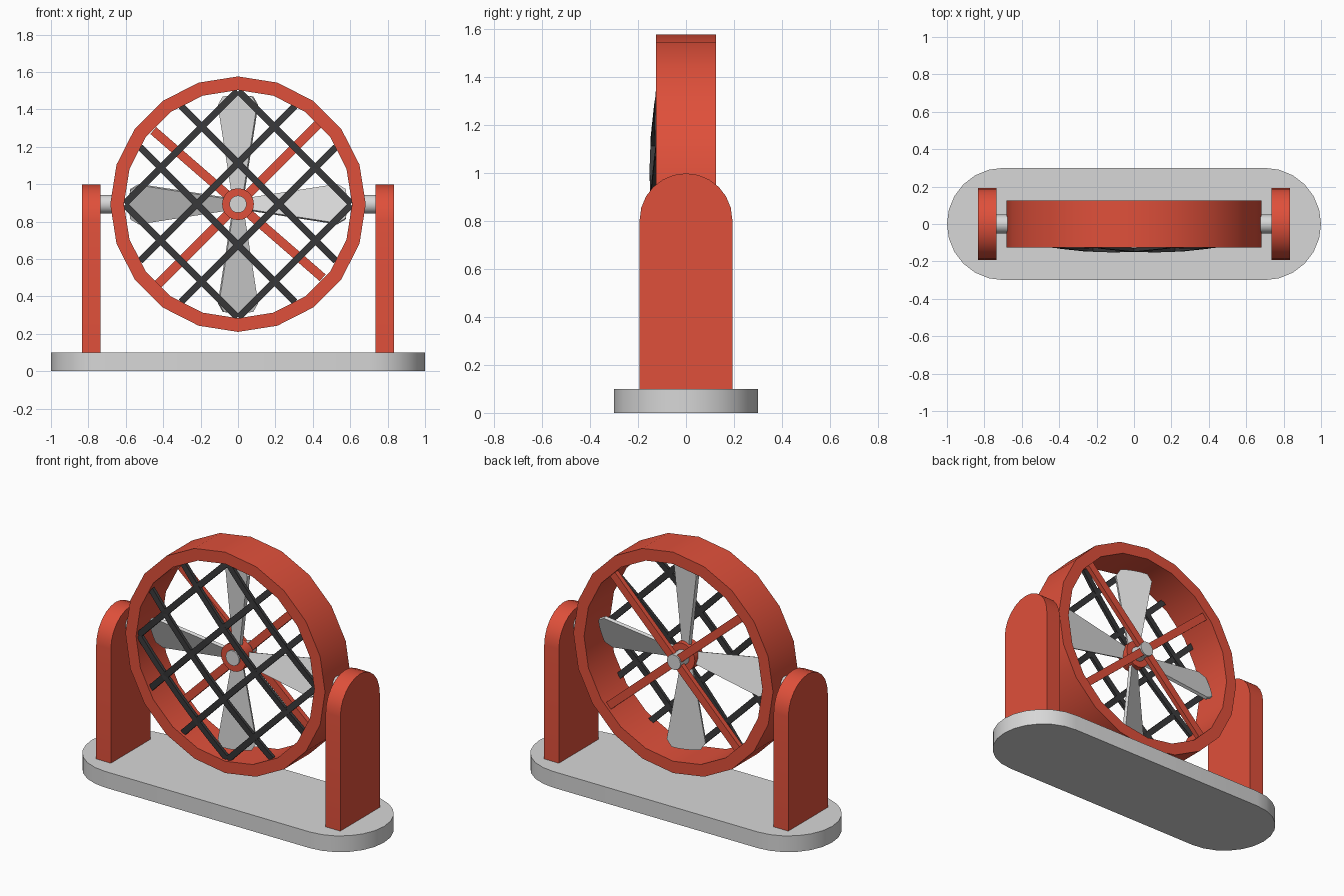
import bpy, bmesh, math
from mathutils import Matrix, Vector

if "Cube" in bpy.data.objects:
    bpy.data.objects.remove(bpy.data.objects["Cube"])

CZ = 0.893  # height of the fan centre


def material(name, rgb):
    m = bpy.data.materials.new(name)
    m.diffuse_color = (*rgb, 1)
    m.use_nodes = True
    m.node_tree.nodes["Principled BSDF"].inputs["Base Color"].default_value = m.diffuse_color
    return m


RED = material("red", (0.74, 0.08, 0.043))
GREY = material("light grey", (0.68, 0.68, 0.68))
DARK = material("charcoal", (0.04, 0.04, 0.042))


def finish(name, bm, mat, smooth=True):
    bmesh.ops.recalc_face_normals(bm, faces=bm.faces)
    me = bpy.data.meshes.new(name)
    bm.to_mesh(me)
    bm.free()
    ob = bpy.data.objects.new(name, me)
    bpy.context.collection.objects.link(ob)
    me.materials.append(mat)
    if smooth:
        bpy.ops.object.select_all(action='DESELECT')
        ob.select_set(True)
        bpy.context.view_layer.objects.active = ob
        bpy.ops.object.shade_smooth_by_angle(angle=math.radians(30))
    return ob


def prism(name, points, offset, mat, matrix=None):
    """Extrude a closed 3D outline by an offset vector."""
    bm = bmesh.new()
    face = bm.faces.new([bm.verts.new(p) for p in points])
    ext = bmesh.ops.extrude_face_region(bm, geom=[face], use_keep_orig=True)
    bmesh.ops.translate(bm, vec=Vector(offset),
                        verts=[v for v in ext["geom"] if isinstance(v, bmesh.types.BMVert)])
    if matrix:
        bm.transform(matrix)
    return finish(name, bm, mat)


def arc(cx, cy, r, a0, a1, n):
    return [(cx + r * math.cos(math.radians(a0 + (a1 - a0) * i / n)),
             cy + r * math.sin(math.radians(a0 + (a1 - a0) * i / n))) for i in range(n + 1)]


def tube(name, r_out, r_in, y0, y1, n, mat):
    """Hollow ring around the fan axis (y)."""
    bm = bmesh.new()
    loops = []
    for i in range(n):
        a = 2 * math.pi * i / n
        loops.append([bm.verts.new((r * math.cos(a), y, CZ + r * math.sin(a)))
                      for r, y in ((r_out, y0), (r_out, y1), (r_in, y1), (r_in, y0))])
    for i in range(n):
        p, q = loops[i], loops[(i + 1) % n]
        for k in range(4):
            bm.faces.new((p[k], p[(k + 1) % 4], q[(k + 1) % 4], q[k]))
    return finish(name, bm, mat)


# Base plate with rounded ends
base = arc(0.7, 0, 0.3, -90, 90, 12) + arc(-0.7, 0, 0.3, 90, 270, 12)
prism("base", [(x, y, 0) for x, y in base], (0, 0, 0.1), GREY)

# Side posts with round tops, and the pivots holding the ring
post = [(-0.193, 0.09), (0.193, 0.09)] + arc(0, 0.805, 0.193, 0, 180, 12)
pivot = arc(0, CZ, 0.05, 0, 345, 23)
for side, s in (("left", -1), ("right", 1)):
    prism(side + "_post", [(s * 0.735, y, z) for y, z in post], (s * 0.1, 0, 0), RED)
    prism(side + "_pivot", [(s * 0.65, y, z) for y, z in pivot], (s * 0.1, 0, 0), GREY)

# Fan housing ring, hub collar and shaft
tube("housing_ring", 0.683, 0.61, -0.125, 0.125, 20, RED)
tube("hub_collar", 0.085, 0.044, -0.045, 0.035, 20, RED)
prism("shaft", [(x, -0.055, z) for x, z in arc(0, CZ, 0.046, 0, 342, 19)], (0, 0.175, 0), GREY)

# Blades, pitched about their own length
blade = [(0.06, -0.034), (0.53, -0.112)] + arc(0.1, 0, 0.483, -10, 10, 4) + \
        [(0.53, 0.112), (0.06, 0.034)]
for i in range(4):
    m = (Matrix.Translation((0, -0.005, CZ))
         @ Matrix.Rotation(math.radians(90 * i), 4, 'Y')
         @ Matrix.Rotation(math.radians(-21), 4, 'X'))
    prism("blade_%d" % (i + 1), [(x, -0.01, z) for x, z in blade], (0, 0.02, 0), GREY, m)

# Crossed rear support bars
for i, (angle, half) in enumerate(((45, 0.62), (-41, 0.60))):
    m = Matrix.Translation((0, 0.095, CZ)) @ Matrix.Rotation(math.radians(-angle), 4, 'Y')
    prism("rear_bar_%d" % (i + 1),
          [(-half, -0.015, -0.024), (half, -0.015, -0.024),
           (half, -0.015, 0.024), (-half, -0.015, 0.024)], (0, 0.03, 0), RED, m)

# Bowed front guard: two sets of four parallel bars
W, T, SEG = 0.018, 0.01, 6
for d, angle in enumerate((45, -45)):
    for k, p in enumerate((-0.43, -0.155, 0.155, 0.43)):
        half = math.sqrt(0.605 ** 2 - p * p)
        bm = bmesh.new()
        rows = []
        for i in range(SEG + 1):
            u = half * (2 * i / SEG - 1)
            y = -0.145 + 0.13 * (u * u + p * p)
            rows.append([bm.verts.new((u, y + dy, p + dz))
                         for dy, dz in ((-T, -W), (-T, W), (T, W), (T, -W))])
        for a, b in zip(rows, rows[1:]):
            for j in range(4):
                bm.faces.new((a[j], a[(j + 1) % 4], b[(j + 1) % 4], b[j]))
        bm.faces.new(rows[0])
        bm.faces.new(rows[-1])
        bm.transform(Matrix.Translation((0, 0, CZ)) @ Matrix.Rotation(math.radians(angle), 4, 'Y'))
        finish("guard_bar_%d_%d" % (d + 1, k + 1), bm, DARK, smooth=False)
